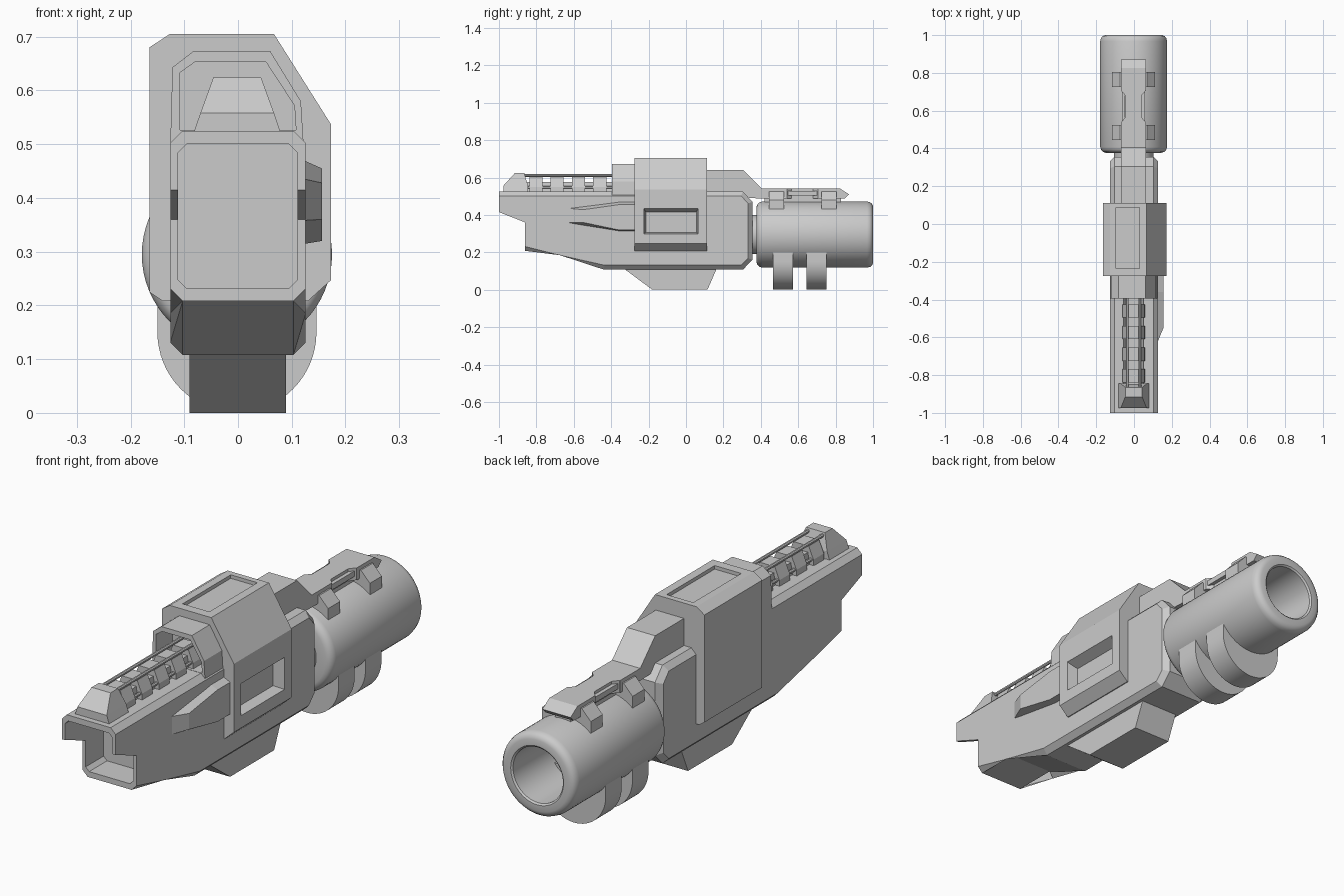
import bpy, bmesh, math
from mathutils import Vector

if "Cube" in bpy.data.objects:
    bpy.data.objects.remove(bpy.data.objects["Cube"])


def finish(name, bm):
    bmesh.ops.recalc_face_normals(bm, faces=bm.faces)
    me = bpy.data.meshes.new(name)
    bm.to_mesh(me)
    bm.free()
    ob = bpy.data.objects.new(name, me)
    bpy.context.collection.objects.link(ob)
    return ob


def loft_bm(a, b):
    bm = bmesh.new()
    va = [bm.verts.new(p) for p in a]
    vb = [bm.verts.new(p) for p in b]
    n = len(va)
    for i in range(n):
        j = (i + 1) % n
        bm.faces.new((va[i], va[j], vb[j], vb[i]))
    bm.faces.new(va)
    bm.faces.new(vb[::-1])
    return bm


def place(p, axis, t):
    return {'x': (t, p[0], p[1]), 'y': (p[0], t, p[1]), 'z': (p[0], p[1], t)}[axis]


def taper(name, axis, pa, a, pb, b):
    return finish(name, loft_bm([place(p, axis, a) for p in pa], [place(p, axis, b) for p in pb]))


def prism(name, axis, pts, a, b):
    return taper(name, axis, pts, a, pts, b)


def rect(u0, u1, v0, v1):
    return [(u0, v0), (u1, v0), (u1, v1), (u0, v1)]


def octagon(u0, u1, v0, v1, c):
    return [(u0 + c, v0), (u1 - c, v0), (u1, v0 + c), (u1, v1 - c),
            (u1 - c, v1), (u0 + c, v1), (u0, v1 - c), (u0, v0 + c)]


def cut(ob, cutter):
    m = ob.modifiers.new("cut", 'BOOLEAN')
    m.operation = 'DIFFERENCE'
    m.solver = 'EXACT'
    m.object = cutter
    bpy.context.view_layer.update()
    dg = bpy.context.evaluated_depsgraph_get()
    me = bpy.data.meshes.new_from_object(ob.evaluated_get(dg))
    ob.modifiers.clear()
    ob.data = me
    bpy.data.objects.remove(cutter)


# Main body: side profile with chamfered long edges and a hollow front
side = [(-1, 0.525), (-1, 0.415), (-0.86, 0.36), (-0.86, 0.208), (-0.67, 0.208), (-0.44, 0.108),
        (0.305, 0.108), (0.355, 0.16), (0.355, 0.47), (0.305, 0.525)]
bm = loft_bm([(-0.126, y, z) for y, z in side], [(0.126, y, z) for y, z in side])
edges = []
for e in bm.edges:
    p, q = e.verts[0].co, e.verts[1].co
    m = (p + q) / 2
    if abs(p.x - q.x) < 1e-5 and (m.z < 0.21 or m.z > 0.52 or m.y > -0.1):
        edges.append(e)
bmesh.ops.bevel(bm, geom=edges, offset=0.023, segments=1, affect='EDGES')
body = finish("main_body", bm)
cut(body, prism("cavity", 'y', octagon(-0.112, 0.111, 0.232, 0.5, 0.016), -1.1, -0.74))

# Central shroud with side window and shallow top panel
shroud = prism("shroud", 'y', [(-0.127, 0.705), (0.067, 0.705), (0.173, 0.537), (0.173, 0.247),
                               (0.13, 0.208), (-0.14, 0.208), (-0.165, 0.225), (-0.165, 0.68)], -0.275, 0.112)
cut(shroud, taper("window", 'x', rect(-0.226, 0.065, 0.299, 0.436), 0.175,
                  rect(-0.212, 0.053, 0.308, 0.41), 0.115))
cut(shroud, prism("panel", 'z', rect(-0.095, 0.03, -0.235, 0.087), 0.69, 0.75))

# Hollow hood in front of the shroud
hood = prism("front_hood", 'y', [(-0.126, 0.5), (-0.122, 0.643), (-0.083, 0.673), (0.06, 0.673),
                                 (0.117, 0.58), (0.122, 0.5)], -0.395, -0.27)
cut(hood, prism("hood_hole", 'y', [(-0.108, 0.526), (-0.108, 0.633), (-0.08, 0.653), (0.052, 0.653),
                                   (0.105, 0.572), (0.108, 0.526)], -0.5, -0.285))

# Lower block with a shallow panel on its front slope
prism("lower_block", 'x', [(-0.335, 0.115), (-0.18, 0), (0.115, 0), (0.165, 0.115)], -0.09, 0.089)

# Side fin on the right
taper("side_fin", 'x',
      [(-0.637, 0.436), (-0.637, 0.358), (-0.36, 0.314), (-0.26, 0.314), (-0.26, 0.471), (-0.36, 0.471)], 0.12,
      [(-0.55, 0.428), (-0.55, 0.36), (-0.36, 0.32), (-0.26, 0.32), (-0.26, 0.455), (-0.36, 0.455)], 0.156)

# Front sight ramp
bm = loft_bm([(-0.083, -0.975, 0.52), (0.08, -0.975, 0.52), (0.08, -0.845, 0.52), (-0.083, -0.845, 0.52)],
             [(-0.07, -0.975, 0.558), (0.067, -0.975, 0.558), (0.067, -0.845, 0.558), (-0.07, -0.845, 0.558)])
finish("ramp_base", bm)
taper("ramp_top", 'z', rect(-0.07, 0.067, -0.975, -0.845), 0.558, rect(-0.046, 0.043, -0.915, -0.865), 0.624)

# Ribbed rail with rods
prism("rail_core", 'y', [(-0.042, 0.52), (0.038, 0.52), (0.03, 0.575), (-0.034, 0.575)], -0.87, -0.28)
for i in range(5):
    y = -0.838 + i * 0.114
    prism(f"rail_rib_{i}", 'y', [(-0.062, 0.52), (0.058, 0.52), (0.056, 0.55), (0.034, 0.602),
                                 (-0.038, 0.602), (-0.06, 0.55)], y, y + 0.07)
for s in (-1, 1):
    for n, x, z in (("top", 0.034, 0.611), ("low", 0.046, 0.548)):
        cx = -0.002 + s * x
        prism(f"rail_rod_{n}_{s}", 'y', octagon(cx - 0.007, cx + 0.007, z - 0.007, z + 0.007, 0.004), -0.88, -0.28)

# Barrel: smooth lathe with neck, rounded ends and bore
prof = [(0.3, 0), (0.3, 0.105), (0.377, 0.105), (0.377, 0.148), (0.382, 0.162), (0.392, 0.172), (0.408, 0.177),
        (0.968, 0.177), (0.984, 0.173), (0.995, 0.164), (1, 0.15), (1, 0.124), (0.994, 0.117), (0.7, 0.112), (0.7, 0)]
bm = bmesh.new()
vs = [bm.verts.new((-0.002, y, 0.295 + r)) for y, r in prof]
es = [bm.edges.new(p) for p in zip(vs, vs[1:])]
bmesh.ops.spin(bm, geom=vs + es, cent=(-0.002, 0, 0.295), axis=(0, 1, 0), angle=2 * math.pi, steps=64)
bmesh.ops.remove_doubles(bm, verts=bm.verts, dist=1e-4)
barrel = finish("barrel", bm)

# U-shaped lugs under the barrel
smooth = [barrel]
u = [(-0.002 + 0.148 * math.cos(a), 0.15 + 0.149 * math.sin(a))
     for a in [math.pi + math.pi * i / 32 for i in range(33)]]
for i, (a, b) in enumerate(((0.465, 0.573), (0.645, 0.752))):
    smooth.append(prism(f"barrel_lug_{i}", 'y', u + [(0.146, 0.23), (-0.15, 0.23)], a, b))
for ob in smooth:
    bpy.ops.object.select_all(action='DESELECT')
    ob.select_set(True)
    bpy.context.view_layer.objects.active = ob
    bpy.ops.object.shade_smooth_by_angle(angle=math.radians(35))

# Top spine running from the shroud over the barrel, waisted at the latch
spine = prism("top_spine", 'x', [(0.1, 0.5), (0.1, 0.64), (0.305, 0.64), (0.405, 0.54), (0.825, 0.54),
                                 (0.872, 0.51), (0.85, 0.488), (0.40, 0.488)], -0.069, 0.063)
for s in (-1, 1):
    cx = -0.003
    pts = [(cx + s * 0.1, 0.54), (cx + s * 0.064, 0.54), (cx + s * 0.043, 0.565),
           (cx + s * 0.043, 0.68), (cx + s * 0.064, 0.705), (cx + s * 0.1, 0.705)]
    cut(spine, prism("waist", 'z', pts, 0.4, 0.6))
    # Latch rod in the waist
    x = cx + s * 0.052
    prism(f"latch_rod_{s}", 'y', rect(x - 0.008, x + 0.008, 0.505, 0.528), 0.535, 0.71)
    # Clips gripping the barrel
    for i, y in enumerate((0.445, 0.725)):
        prism(f"clip_{i}_{s}", 'y', [(cx + s * 0.03, 0.524), (cx + s * 0.072, 0.524), (cx + s * 0.114, 0.48),
                                     (cx + s * 0.114, 0.43), (cx + s * 0.085, 0.43), (cx + s * 0.03, 0.47)],
              y, y + 0.08)
prism("spine_foot", 'y', rect(-0.04, 0.034, 0.455, 0.495), 0.42, 0.83)
